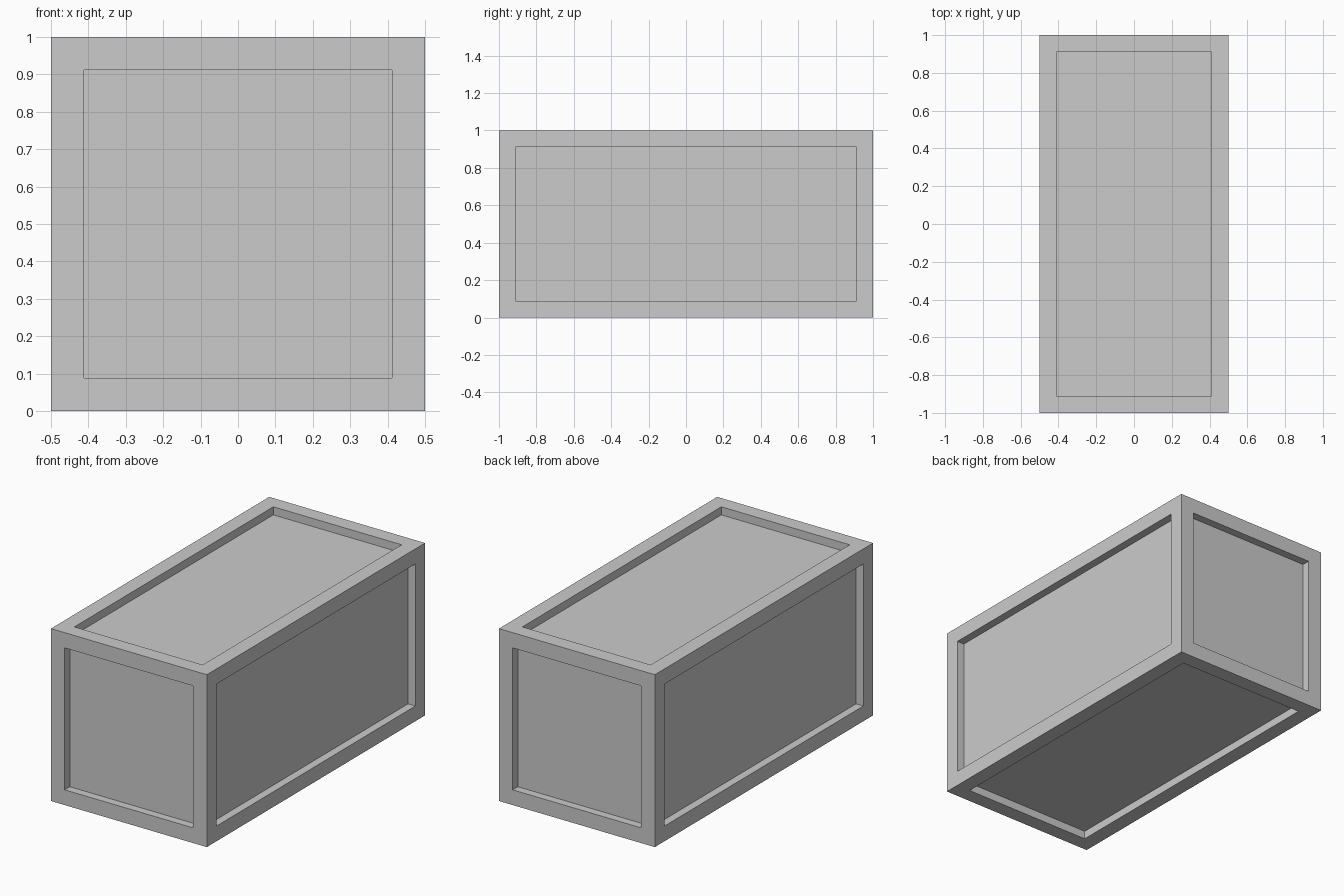
import bpy
import bmesh

if "Cube" in bpy.data.objects:
    bpy.data.objects.remove(bpy.data.objects["Cube"])

SIZE = (1.0, 2.0, 1.0)
BORDER = 0.125   # frame width around each panel
DEPTH = 0.047    # how far each panel is sunk

# Solid block standing on the ground
bm = bmesh.new()
bmesh.ops.create_cube(bm, size=1.0)
bmesh.ops.scale(bm, vec=SIZE, verts=bm.verts)
bmesh.ops.translate(bm, vec=(0, 0, SIZE[2] / 2), verts=bm.verts)
bm.normal_update()

# Sunken panel with square walls on every side
for side in list(bm.faces):
    normal = side.normal.copy()
    bmesh.ops.inset_individual(bm, faces=[side], thickness=BORDER, depth=0.0)
    panel = bmesh.ops.extrude_discrete_faces(bm, faces=[side])["faces"][0]
    bmesh.ops.translate(bm, vec=-normal * DEPTH, verts=panel.verts)

bmesh.ops.recalc_face_normals(bm, faces=bm.faces)
mesh = bpy.data.meshes.new("panelled_crate")
bm.to_mesh(mesh)
bm.free()
crate = bpy.data.objects.new("panelled_crate", mesh)
bpy.context.collection.objects.link(crate)
